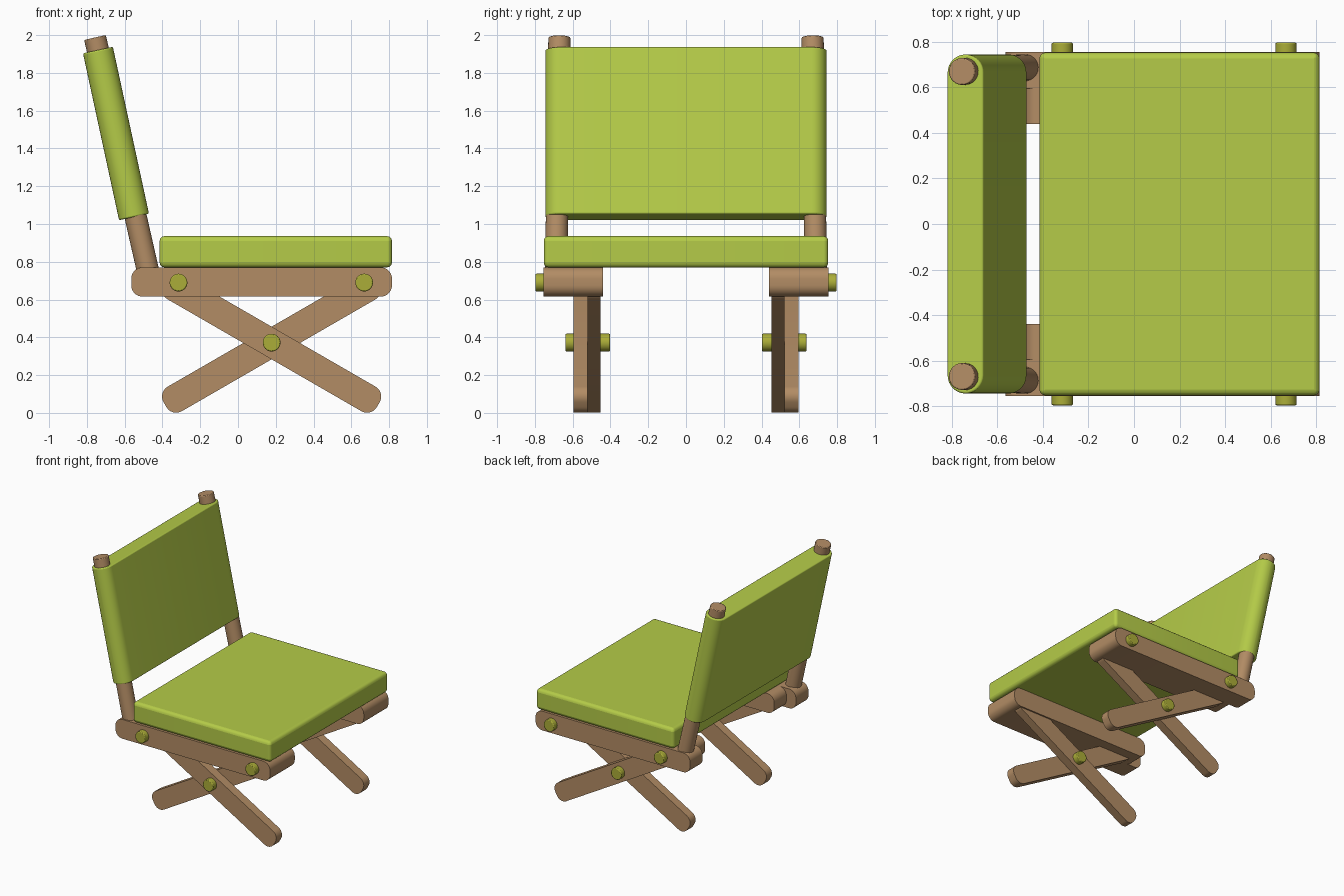
import bpy, bmesh, math
from mathutils import Matrix, Vector

if "Cube" in bpy.data.objects:
    bpy.data.objects.remove(bpy.data.objects["Cube"])


def material(name, rgb):
    m = bpy.data.materials.new(name)
    m.diffuse_color = (*rgb, 1)
    m.use_nodes = True
    m.node_tree.nodes["Principled BSDF"].inputs["Base Color"].default_value = m.diffuse_color
    return m


GREEN = material("green fabric", (0.46, 0.60, 0.065))
WOOD = material("brown wood", (0.45, 0.265, 0.13))
PIN = material("olive metal", (0.41, 0.42, 0.04))


def finish(name, bm, mat, bevel=0.0, segments=3):
    bmesh.ops.recalc_face_normals(bm, faces=bm.faces)
    me = bpy.data.meshes.new(name)
    bm.to_mesh(me)
    bm.free()
    me.materials.append(mat)
    me.shade_smooth()
    me.set_sharp_from_angle(angle=math.radians(35))
    ob = bpy.data.objects.new(name, me)
    bpy.context.collection.objects.link(ob)
    if bevel:
        b = ob.modifiers.new("bevel", 'BEVEL')
        b.width, b.segments = bevel, segments
        b.limit_method, b.angle_limit = 'ANGLE', math.radians(40)
    return ob


def bar(name, size, r, frame, mat, bevel=0.0):
    """Rounded rectangle in local XY, extruded along local Z, centred."""
    w, h, d = size
    bm = bmesh.new()
    pts = []
    for k, (sx, sy) in enumerate(((1, 1), (-1, 1), (-1, -1), (1, -1))):
        for i in range(9):
            a = math.pi / 2 * (k + i / 8)
            pts.append((sx * (w / 2 - r) + r * math.cos(a),
                        sy * (h / 2 - r) + r * math.sin(a), -d / 2))
    face = bm.faces.new([bm.verts.new(p) for p in pts])
    ext = bmesh.ops.extrude_face_region(bm, geom=[face])["geom"]
    bmesh.ops.translate(bm, vec=(0, 0, d),
                        verts=[v for v in ext if isinstance(v, bmesh.types.BMVert)])
    bm.transform(frame)
    return finish(name, bm, mat, bevel)


def rod(name, a, b, r, mat, bevel):
    """Cylinder between two points."""
    a, b = Vector(a), Vector(b)
    bm = bmesh.new()
    bmesh.ops.create_cone(bm, cap_ends=True, segments=32, radius1=r, radius2=r,
                          depth=(b - a).length)
    turn = (b - a).to_track_quat('Z', 'Y').to_matrix().to_4x4()
    bm.transform(Matrix.Translation((a + b) / 2) @ turn)
    return finish(name, bm, mat, bevel, 2)


def side_frame(x, y, z, angle=0):
    """Local XY lies in the world XZ plane, turned by an angle."""
    return (Matrix.Translation((x, y, z)) @ Matrix.Rotation(math.pi / 2, 4, 'X')
            @ Matrix.Rotation(math.radians(angle), 4, 'Z'))


# Seat cushion
bar("seat", (1.23, 1.506, 0.165), 0.025,
    Matrix.Translation((0.20, 0, 0.853)), GREEN, 0.025)

# Leaning backrest with round side edges
bar("backrest", (0.162, 1.49, 0.904), 0.08,
    Matrix.Translation((-0.646, 0, 1.479))
    @ Matrix.Rotation(math.radians(-12.2), 4, 'Y'), GREEN, 0.008)

for s, side in ((-1, "right"), (1, "left")):
    # Seat rails
    bar(f"{side}_outer_rail", (1.38, 0.155, 0.16), 0.06,
        side_frame(0.125, s * 0.675, 0.693), WOOD)
    bar(f"{side}_inner_rail", (1.295, 0.155, 0.156), 0.06,
        side_frame(0.1675, s * 0.518, 0.693), WOOD)
    # Crossed legs
    bar(f"{side}_outer_leg", (1.304, 0.15, 0.073), 0.06,
        side_frame(0.178, s * 0.558, 0.37, -30), WOOD)
    bar(f"{side}_inner_leg", (1.304, 0.15, 0.07), 0.06,
        side_frame(0.178, s * 0.487, 0.37, 30), WOOD)
    # Backrest post
    rod(f"{side}_post", (-0.465, s * 0.688, 0.70), (-0.757, s * 0.67, 1.987),
        0.059, WOOD, 0.005)
    # Rail pins and crossing pin
    for label, x in (("back", -0.315), ("front", 0.668)):
        rod(f"{side}_{label}_pin", (x, s * 0.65, 0.69), (x, s * 0.797, 0.69),
            0.047, PIN, 0.006)
    rod(f"{side}_crossing_pin", (0.178, s * 0.402, 0.372),
        (0.178, s * 0.638, 0.372), 0.047, PIN, 0.006)
